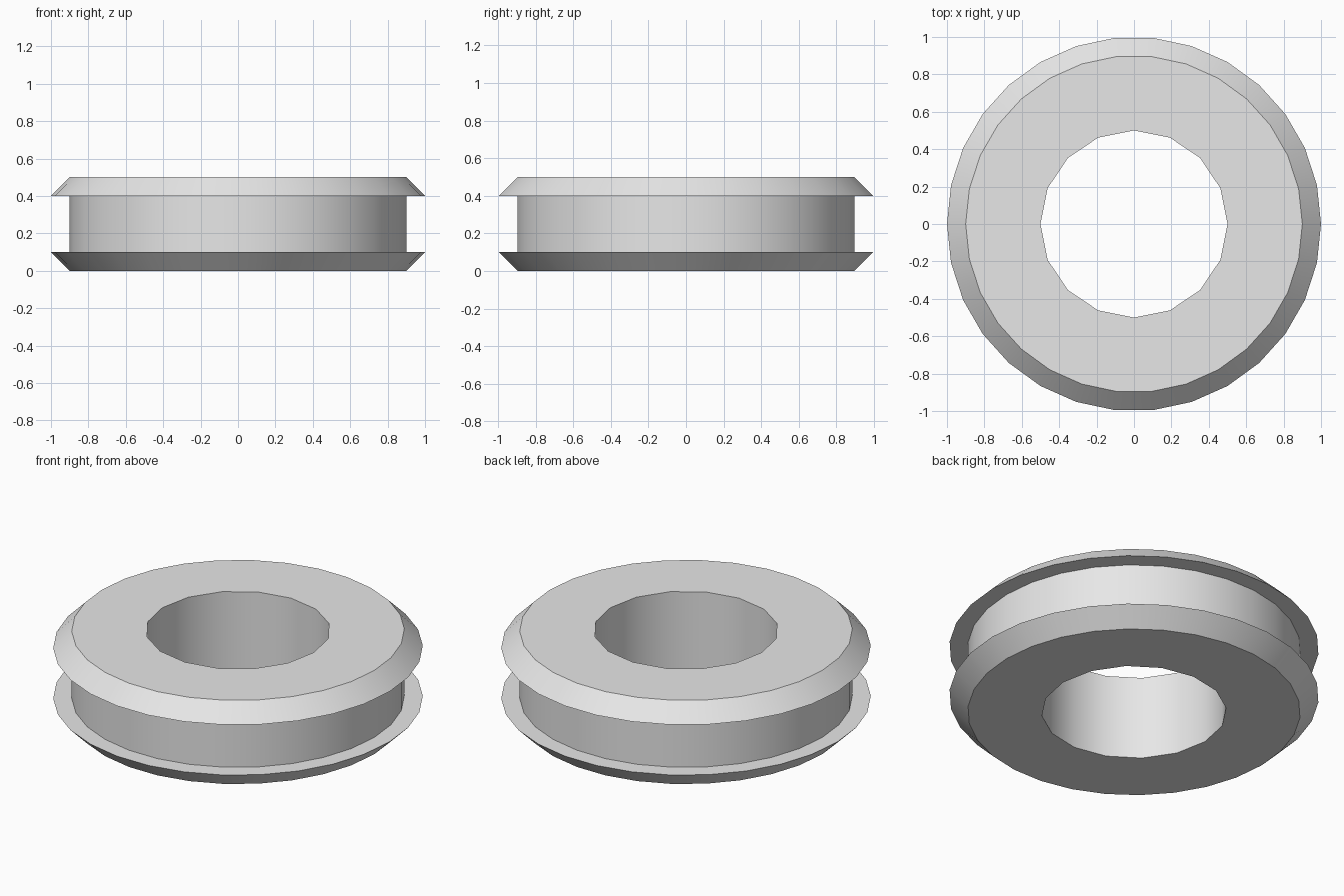
import bpy
import bmesh
from math import cos, sin, tau, radians

cube = bpy.data.objects.get("Cube")
if cube:
    bpy.data.objects.remove(cube, do_unlink=True)

GREY = (0.8, 0.8, 0.8, 1.0)
material = bpy.data.materials.new("plain grey")
material.use_nodes = True
material.diffuse_color = GREY
for node in material.node_tree.nodes:
    if node.type == "BSDF_PRINCIPLED":
        node.inputs["Base Color"].default_value = GREY

bm = bmesh.new()


def ring(radius, z, sides):
    """A closed loop of vertices around the z axis."""
    return [bm.verts.new((radius * cos(tau * i / sides), radius * sin(tau * i / sides), z))
            for i in range(sides)]


def wall(profile, sides):
    """Sweep a (radius, z) profile; return its first and last rings."""
    rings = [ring(r, z, sides) for r, z in profile]
    for low, high in zip(rings, rings[1:]):
        for i in range(sides):
            j = (i + 1) % sides
            bm.faces.new((low[i], low[j], high[j], high[i]))
    return rings[0], rings[-1]


def loop_edges(verts):
    return [bm.edges.get((verts[i - 1], verts[i])) for i in range(len(verts))]


# Outside: lower flange, sunken tread, upper flange
outer = wall([(0.9, 0), (1, 0.1), (0.9, 0.1), (0.9, 0.4), (1, 0.4), (0.9, 0.5)], 30)
# Coarser centre bore
bore = wall([(0.5, 0), (0.5, 0.5)], 16)
# Flat annular end faces
for outer_loop, bore_loop in zip(outer, bore):
    bmesh.ops.triangle_fill(bm, use_beauty=True, use_dissolve=False,
                            edges=loop_edges(outer_loop) + loop_edges(bore_loop))
bmesh.ops.recalc_face_normals(bm, faces=bm.faces)

mesh = bpy.data.meshes.new("grooved_ring")
bm.to_mesh(mesh)
bm.free()
mesh.materials.append(material)
grooved_ring = bpy.data.objects.new("grooved_ring", mesh)
bpy.context.collection.objects.link(grooved_ring)

# Smooth walls with crisp rims
bpy.ops.object.select_all(action="DESELECT")
grooved_ring.select_set(True)
bpy.context.view_layer.objects.active = grooved_ring
bpy.ops.object.shade_smooth_by_angle(angle=radians(30))
